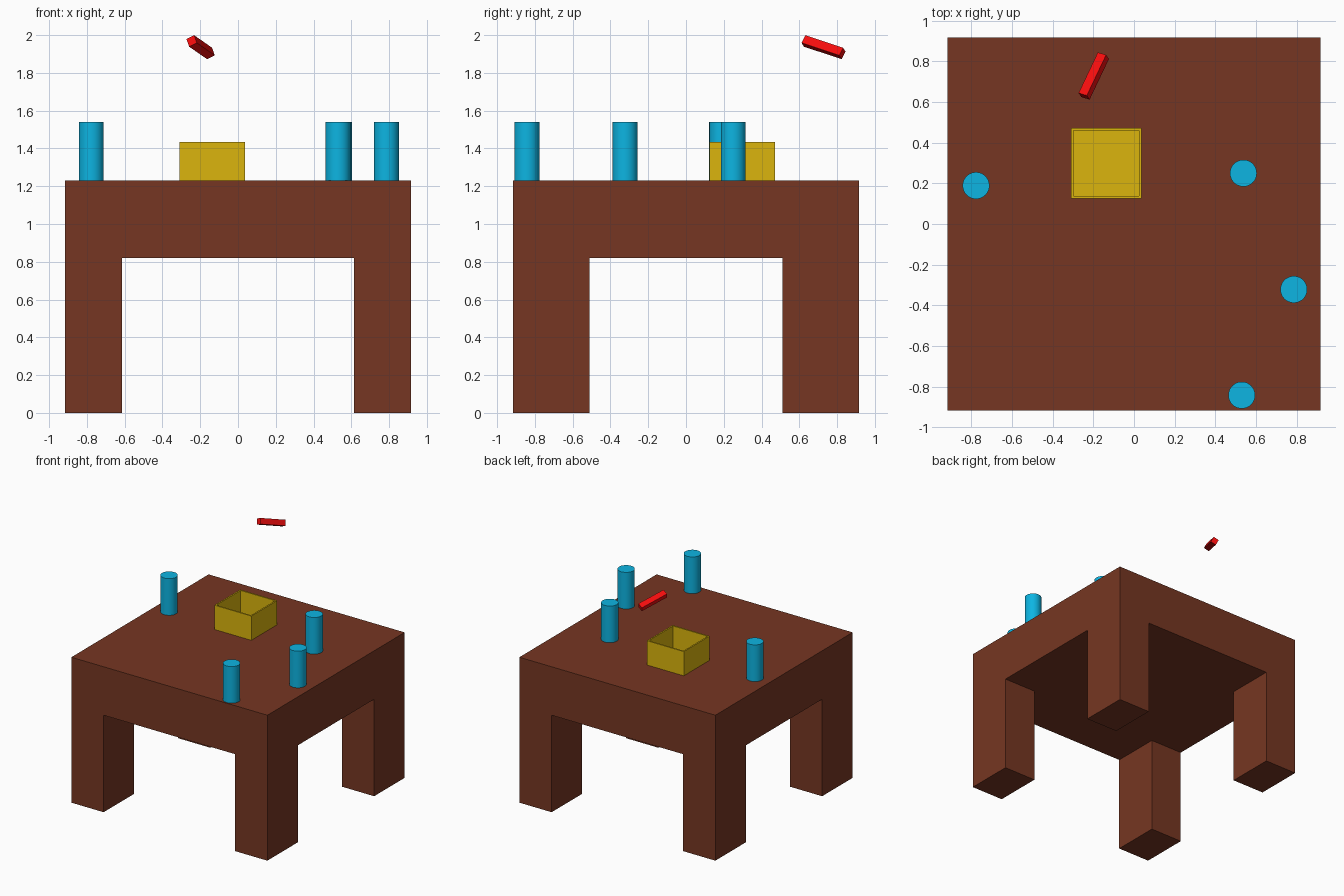
import bpy, bmesh, math
from mathutils import Matrix, Vector

if "Cube" in bpy.data.objects:
    bpy.data.objects.remove(bpy.data.objects["Cube"])


def material(name, rgb):
    m = bpy.data.materials.new(name)
    m.diffuse_color = (*rgb, 1)
    m.use_nodes = True
    m.node_tree.nodes["Principled BSDF"].inputs["Base Color"].default_value = m.diffuse_color
    return m


WOOD = material("brown", (0.18, 0.037, 0.016))
BLUE = material("blue", (0.004, 0.46, 0.76))
GOLD = material("yellow", (0.71, 0.46, 0.004))
RED = material("red", (0.9, 0.004, 0.004))


def finish(bm, name, mat):
    bmesh.ops.recalc_face_normals(bm, faces=bm.faces)
    mesh = bpy.data.meshes.new(name)
    bm.to_mesh(mesh)
    bm.free()
    mesh.materials.append(mat)
    ob = bpy.data.objects.new(name, mesh)
    bpy.context.collection.objects.link(ob)
    return ob


def box(bm, size, matrix):
    return bmesh.ops.create_cube(bm, size=1, matrix=matrix @ Matrix.Diagonal((*size, 1)))


TOP, UNDER, HALF = 1.23, 0.82, 0.917

# Table: 3 x 3 grid of cells forms the slab, corner cells are pushed down as legs
bm = bmesh.new()
xs = (-HALF, -0.615, 0.615, HALF)
ys = (-HALF, -0.51, 0.51, HALF)
grid = [[bm.verts.new((x, y, UNDER)) for y in ys] for x in xs]
cells = {}
for i in range(3):
    for j in range(3):
        cells[i, j] = bm.faces.new((grid[i][j], grid[i][j + 1], grid[i + 1][j + 1], grid[i + 1][j]))
slab = bmesh.ops.extrude_face_region(bm, geom=list(cells.values()), use_keep_orig=True)
bmesh.ops.translate(bm, vec=(0, 0, TOP - UNDER),
                    verts=[v for v in slab["geom"] if isinstance(v, bmesh.types.BMVert)])
for i in (0, 2):
    for j in (0, 2):
        leg = bmesh.ops.extrude_discrete_faces(bm, faces=[cells[i, j]])["faces"][0]
        bmesh.ops.translate(bm, vec=(0, 0, -UNDER), verts=leg.verts)
bmesh.ops.dissolve_limit(bm, angle_limit=0.01, verts=bm.verts, edges=bm.edges)
finish(bm, "table", WOOD)

# Open tray: inset the top face and sink it
bm = bmesh.new()
box(bm, (0.346, 0.346, 0.205), Matrix.Translation((-0.136, 0.298, TOP + 0.1025)))
bm.faces.ensure_lookup_table()
rim = max(bm.faces, key=lambda f: f.calc_center_median().z)
bmesh.ops.inset_region(bm, faces=[rim], thickness=0.017)
floor = bmesh.ops.extrude_discrete_faces(bm, faces=[rim])["faces"][0]
bmesh.ops.translate(bm, vec=(0, 0, -0.188), verts=floor.verts)
finish(bm, "open_box", GOLD)

# Upright cylinders
for n, (x, y) in enumerate([(-0.777, 0.189), (0.538, 0.25), (0.786, -0.322), (0.53, -0.842)]):
    bm = bmesh.new()
    bmesh.ops.create_cone(bm, cap_ends=True, segments=48, radius1=0.066, radius2=0.066,
                          depth=0.31, matrix=Matrix.Translation((x, y, TOP + 0.155)))
    ob = finish(bm, f"cylinder_{n + 1}", BLUE)
    bpy.ops.object.select_all(action="DESELECT")
    ob.select_set(True)
    bpy.context.view_layer.objects.active = ob
    bpy.ops.object.shade_smooth_by_angle(angle=math.radians(40))

# Floating tilted bar
along = Vector((0.095, 0.2, -0.066)).normalized()
side = along.cross(Vector((0, 0, 1))).normalized()
up = side.cross(along)
frame = Matrix((side, along, up)).transposed().to_4x4()
bm = bmesh.new()
box(bm, (0.047, 0.231, 0.047), Matrix.Translation((-0.198, 0.728, 1.936)) @ frame
    @ Matrix.Rotation(math.radians(-27), 4, "Y"))
finish(bm, "floating_bar", RED)
